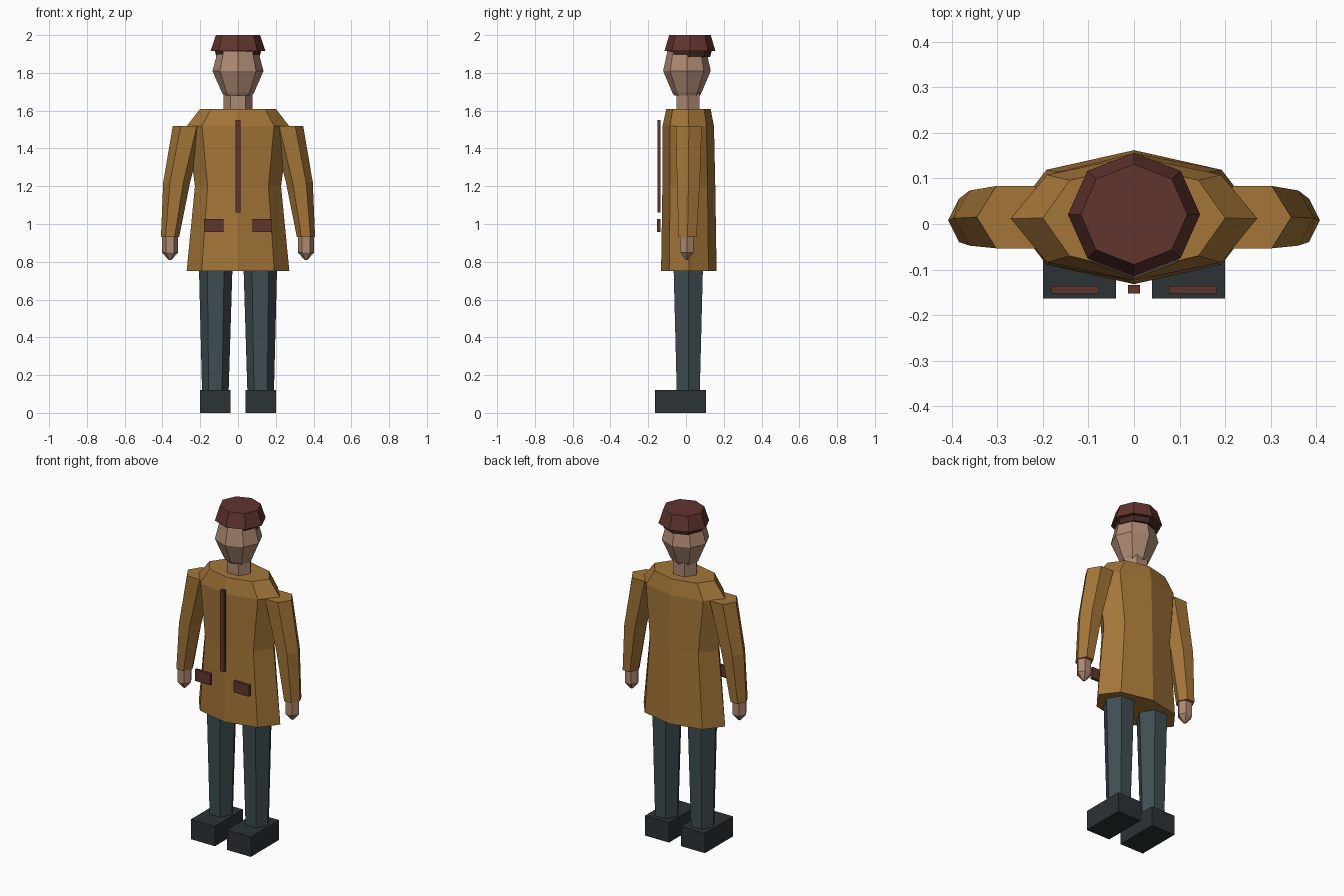
import bpy, bmesh
from math import cos, sin, pi

if "Cube" in bpy.data.objects:
    bpy.data.objects.remove(bpy.data.objects["Cube"])


def material(name, rgb):
    m = bpy.data.materials.new(name)
    m.diffuse_color = (*rgb, 1)
    m.use_nodes = True
    m.node_tree.nodes["Principled BSDF"].inputs["Base Color"].default_value = m.diffuse_color
    return m


COAT = material("coat_cloth", (0.37, 0.18, 0.04))
TRIM = material("dark_red_cloth", (0.12, 0.035, 0.028))
HAIR = material("dark_hair", (0.06, 0.022, 0.018))
SKIN = material("skin", (0.42, 0.25, 0.17))
TROUSER = material("trouser_cloth", (0.05, 0.075, 0.085))
LEATHER = material("shoe_leather", (0.025, 0.032, 0.036))


def finish(name, bm, mat):
    bmesh.ops.recalc_face_normals(bm, faces=bm.faces)
    mesh = bpy.data.meshes.new(name)
    bm.to_mesh(mesh)
    bm.free()
    mesh.materials.append(mat)
    ob = bpy.data.objects.new(name, mesh)
    bpy.context.collection.objects.link(ob)
    return ob


def loft(name, sides, rings, mat):
    """Closed skin through elliptical rings (cx, cy, z, rx, ry)."""
    bm = bmesh.new()
    loops = []
    for cx, cy, z, rx, ry in rings:
        loops.append([bm.verts.new((cx + rx * cos(2 * pi * i / sides),
                                    cy + ry * sin(2 * pi * i / sides), z))
                      for i in range(sides)])
    for a, b in zip(loops, loops[1:]):
        for i in range(sides):
            j = (i + 1) % sides
            bm.faces.new((a[i], a[j], b[j], b[i]))
    bm.faces.new(loops[0][::-1])
    bm.faces.new(loops[-1])
    return finish(name, bm, mat)


def box(name, lo, hi, mat):
    bm = bmesh.new()
    bmesh.ops.create_cube(bm, size=1)
    for v in bm.verts:
        v.co = [(l + h) / 2 + c * (h - l) for l, h, c in zip(lo, hi, v.co)]
    return finish(name, bm, mat)


# Coat body, flared at the hem and sloped at the shoulders
loft("coat", 8, [(0, 0.015, 0.75, 0.272, 0.147), (0, 0.015, 1.2, 0.228, 0.14),
                 (0, 0.012, 1.52, 0.27, 0.136), (0, 0.013, 1.61, 0.2, 0.117)], COAT)
box("coat_placket", (-0.013, -0.152, 1.06), (0.013, -0.134, 1.55), TRIM)

# Neck, head, hair and cap
loft("neck", 6, [(0, 0.01, 1.58, 0.077, 0.07), (0, 0.01, 1.71, 0.077, 0.07)], SKIN)
loft("head", 8, [(0, 0.005, 1.68, 0.075, 0.068), (0, 0.005, 1.695, 0.085, 0.077),
                 (0, 0.005, 1.81, 0.135, 0.126), (0, 0.005, 1.93, 0.103, 0.1)], SKIN)
loft("hair", 8, [(0, 0.018, 1.885, 0.115, 0.11), (0, 0.018, 1.925, 0.125, 0.12)], HAIR)
loft("cap", 8, [(0, 0.021, 1.915, 0.145, 0.135), (0, 0.021, 2.0, 0.117, 0.11)], TRIM)

# Paired limbs and pockets
for side, s in (("left", 1), ("right", -1)):
    loft(side + "_sleeve", 6, [(s * 0.36, 0.008, 0.93, 0.048, 0.055),
                               (s * 0.325, 0.013, 1.22, 0.071, 0.07),
                               (s * 0.26, 0.015, 1.52, 0.085, 0.079)], COAT)
    loft(side + "_hand", 6, [(s * 0.36, 0.004, 0.81, 0.008, 0.008),
                             (s * 0.36, 0.004, 0.85, 0.043, 0.04),
                             (s * 0.36, 0.004, 0.95, 0.043, 0.04)], SKIN)
    loft(side + "_trouser_leg", 6, [(s * 0.12, 0.012, 0.1, 0.07, 0.07),
                                    (s * 0.118, 0.012, 0.78, 0.089, 0.09)], TROUSER)
    x0, x1 = sorted((s * 0.04, s * 0.2))
    box(side + "_shoe", (x0, -0.163, 0), (x1, 0.105, 0.12), LEATHER)
    x0, x1 = sorted((s * 0.077, s * 0.181))
    box(side + "_pocket_flap", (x0, -0.153, 0.957), (x1, -0.136, 1.026), TRIM)
